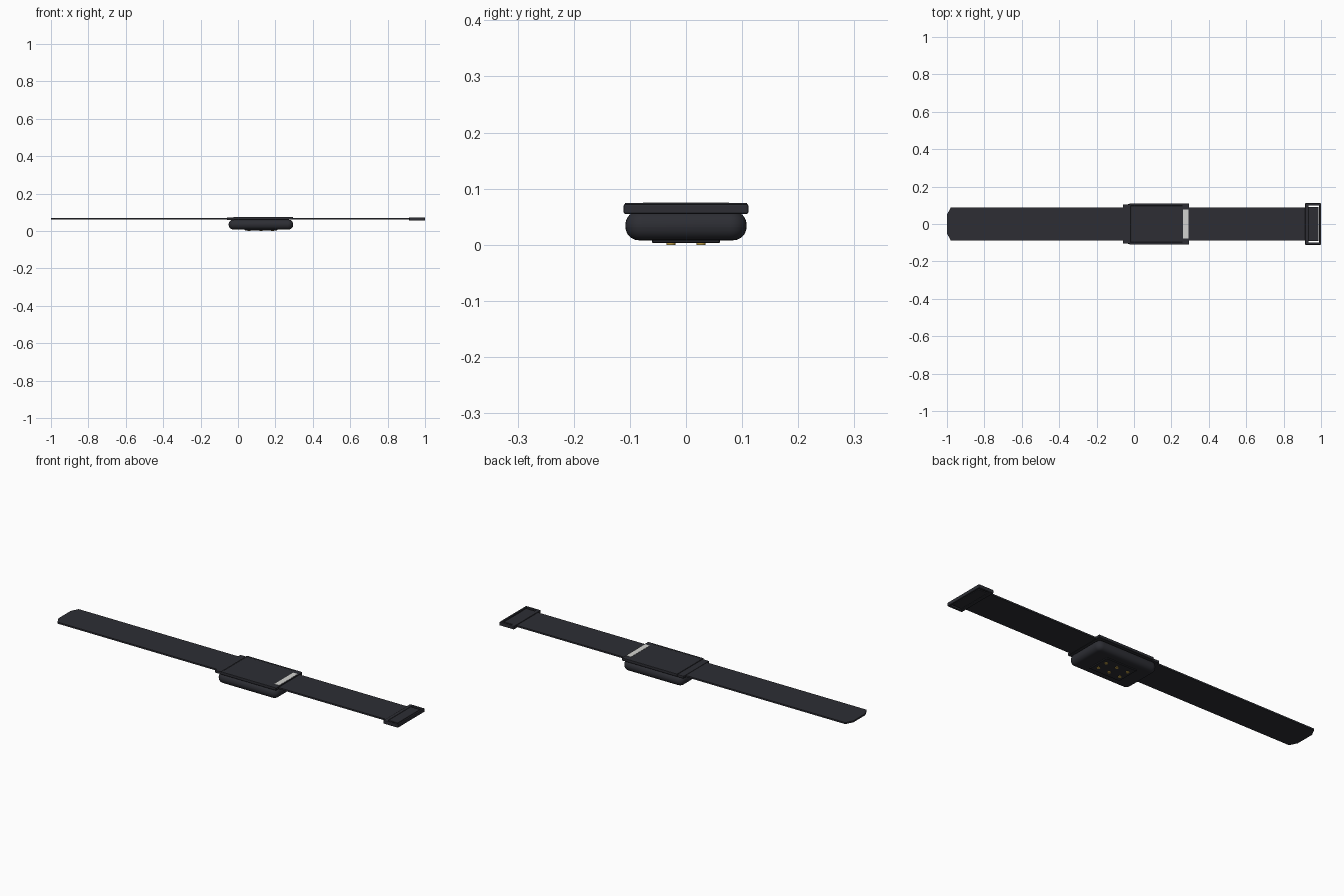
import bpy
import bmesh

if "Cube" in bpy.data.objects:
    bpy.data.objects.remove(bpy.data.objects["Cube"], do_unlink=True)


def material(name, color):
    m = bpy.data.materials.new(name)
    m.use_nodes = True
    m.diffuse_color = (*color, 1)
    m.node_tree.nodes["Principled BSDF"].inputs["Base Color"].default_value = (*color, 1)
    return m


DARK = material("charcoal", (0.026, 0.027, 0.034))
LIGHT = material("pale_grey", (0.65, 0.65, 0.63))
GOLD = material("gold", (0.50, 0.33, 0.06))


def finish(name, bm, mat):
    bmesh.ops.recalc_face_normals(bm, faces=bm.faces)
    mesh = bpy.data.meshes.new(name)
    bm.to_mesh(mesh)
    bm.free()
    mesh.materials.append(mat)
    ob = bpy.data.objects.new(name, mesh)
    bpy.context.collection.objects.link(ob)
    return ob


def bevel(ob, width, segments):
    mod = ob.modifiers.new("bevel", "BEVEL")
    mod.width, mod.segments = width, segments


def smooth(ob):
    bpy.ops.object.select_all(action="DESELECT")
    bpy.context.view_layer.objects.active = ob
    ob.select_set(True)
    bpy.ops.object.shade_smooth_by_angle()


def slab(name, outline, z0, z1, mat):
    """Extrude a flat outline between two heights."""
    bm = bmesh.new()
    face = bm.faces.new([bm.verts.new((x, y, z0)) for x, y in outline])
    new = bmesh.ops.extrude_face_region(bm, geom=[face])["geom"]
    for v in new:
        if isinstance(v, bmesh.types.BMVert):
            v.co.z = z1
    return finish(name, bm, mat)


def box(name, x0, x1, half, z0, z1, mat):
    return slab(name, [(x0, -half), (x1, -half), (x1, half), (x0, half)], z0, z1, mat)


# Strap with a tapered tip
slab("strap", [(-1, -0.05), (-0.98, -0.088), (0.985, -0.088),
               (0.985, 0.088), (-0.98, 0.088), (-1, 0.05)], 0.061, 0.069, DARK)

# Rounded sensor pod: soft vertical corners first, then round rims
pod = box("sensor_pod", -0.05, 0.295, 0.108, 0.008, 0.06, DARK)
bm = bmesh.new()
bm.from_mesh(pod.data)
upright = [e for e in bm.edges if abs(e.verts[0].co.z - e.verts[1].co.z) > 0.01]
bmesh.ops.bevel(bm, geom=upright, offset=0.03, segments=6, profile=0.5, affect="EDGES")
bm.to_mesh(pod.data)
bm.free()
bevel(pod, 0.024, 6)
smooth(pod)

# Base plate and charging contacts
plate = box("base_plate", 0.035, 0.21, 0.061, 0.003, 0.012, DARK)
bevel(plate, 0.002, 1)
for i in range(3):
    for side in (-1, 1):
        bm = bmesh.new()
        bmesh.ops.create_cone(bm, cap_ends=True, segments=20,
                              radius1=0.008, radius2=0.008, depth=0.006)
        bmesh.ops.translate(bm, verts=bm.verts,
                            vec=(0.06 + i * 0.0625, side * 0.027, 0.003))
        smooth(finish("contact", bm, GOLD))

# Clasp flap and top cover with a shallow recessed panel
flap = box("clasp_flap", -0.06, -0.02, 0.105, 0.058, 0.071, DARK)
bevel(flap, 0.002, 2)
cover = box("cover_frame", -0.025, 0.295, 0.109, 0.06, 0.074, DARK)
bevel(cover, 0.0015, 1)
bm = bmesh.new()
bm.from_mesh(cover.data)
bm.faces.ensure_lookup_table()
top = max(bm.faces, key=lambda f: f.calc_center_median().z)
bmesh.ops.inset_region(bm, faces=[top], thickness=0.016)
for v in top.verts:
    if v.co.x > 0.1:
        v.co.x = 0.26
    else:
        v.co.x = -0.017
bmesh.ops.inset_region(bm, faces=[top], thickness=0.002, depth=-0.002)
bm.to_mesh(cover.data)
bm.free()
box("end_label", 0.263, 0.291, 0.077, 0.0735, 0.075, LIGHT)

# Buckle loop made of two bars and two side rails
for name, x0, x1 in (("buckle_inner_bar", 0.915, 0.934), ("buckle_end_bar", 0.990, 1.0)):
    bevel(box(name, x0, x1, 0.111, 0.055, 0.073, DARK), 0.003, 2)
for s in (-1, 1):
    a, b = sorted((s * 0.099, s * 0.111))
    rail = slab("buckle_rail", [(0.915, a), (1, a), (1, b), (0.915, b)], 0.055, 0.073, DARK)
    bevel(rail, 0.003, 2)
fold = box("strap_fold", 0.932, 0.986, 0.092, 0.057, 0.071, DARK)
bevel(fold, 0.003, 2)
